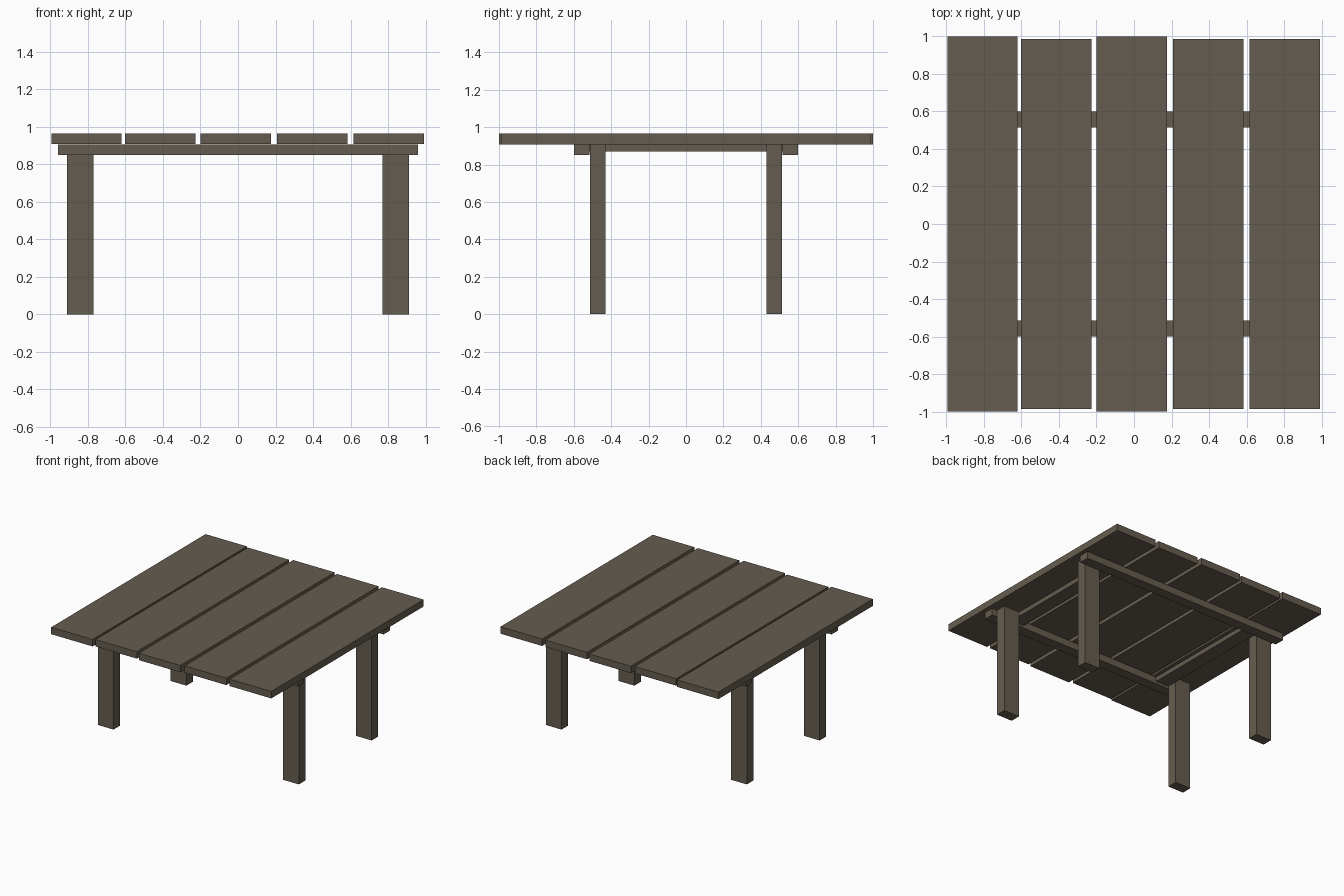
import bpy

if "Cube" in bpy.data.objects:
    bpy.data.objects.remove(bpy.data.objects["Cube"])

wood = bpy.data.materials.new("weathered brown wood")
wood.diffuse_color = (0.13, 0.108, 0.08, 1)
wood.use_nodes = True
wood.node_tree.nodes["Principled BSDF"].inputs["Base Color"].default_value = wood.diffuse_color


def box(name, x0, x1, y0, y1, z0, z1):
    bpy.ops.mesh.primitive_cube_add(
        size=1, location=((x0 + x1) / 2, (y0 + y1) / 2, (z0 + z1) / 2))
    ob = bpy.context.object
    ob.name = name
    ob.scale = (x1 - x0, y1 - y0, z1 - z0)
    bpy.ops.object.transform_apply(location=False, rotation=False, scale=True)
    ob.data.materials.append(wood)
    return ob


# Tabletop planks: left edge, right edge, half length
planks = [(-0.995, -0.62, 1.0), (-0.602, -0.227, 0.987), (-0.2, 0.177, 1.0),
          (0.207, 0.585, 0.987), (0.615, 0.993, 0.987)]
for i, (a, b, h) in enumerate(planks):
    box(f"top_plank_{i + 1}", a, b, -h, h, 0.908, 0.965)

# Long rails outside the legs
for side, s in (("front", -1), ("back", 1)):
    y0, y1 = sorted((s * 0.515, s * 0.60))
    box(f"{side}_rail", -0.96, 0.96, y0, y1, 0.85, 0.907)

# Thin cross battens beside the legs
for side, s in (("left", -1), ("right", 1)):
    x0, x1 = sorted((s * 0.65, s * 0.768))
    box(f"{side}_batten", x0, x1, -0.515, 0.515, 0.87, 0.907)

# Four flat legs
for xn, sx in (("left", -1), ("right", 1)):
    for yn, sy in (("front", -1), ("back", 1)):
        x0, x1 = sorted((sx * 0.77, sx * 0.912))
        y0, y1 = sorted((sy * 0.43, sy * 0.514))
        box(f"{yn}_{xn}_leg", x0, x1, y0, y1, 0, 0.907)
